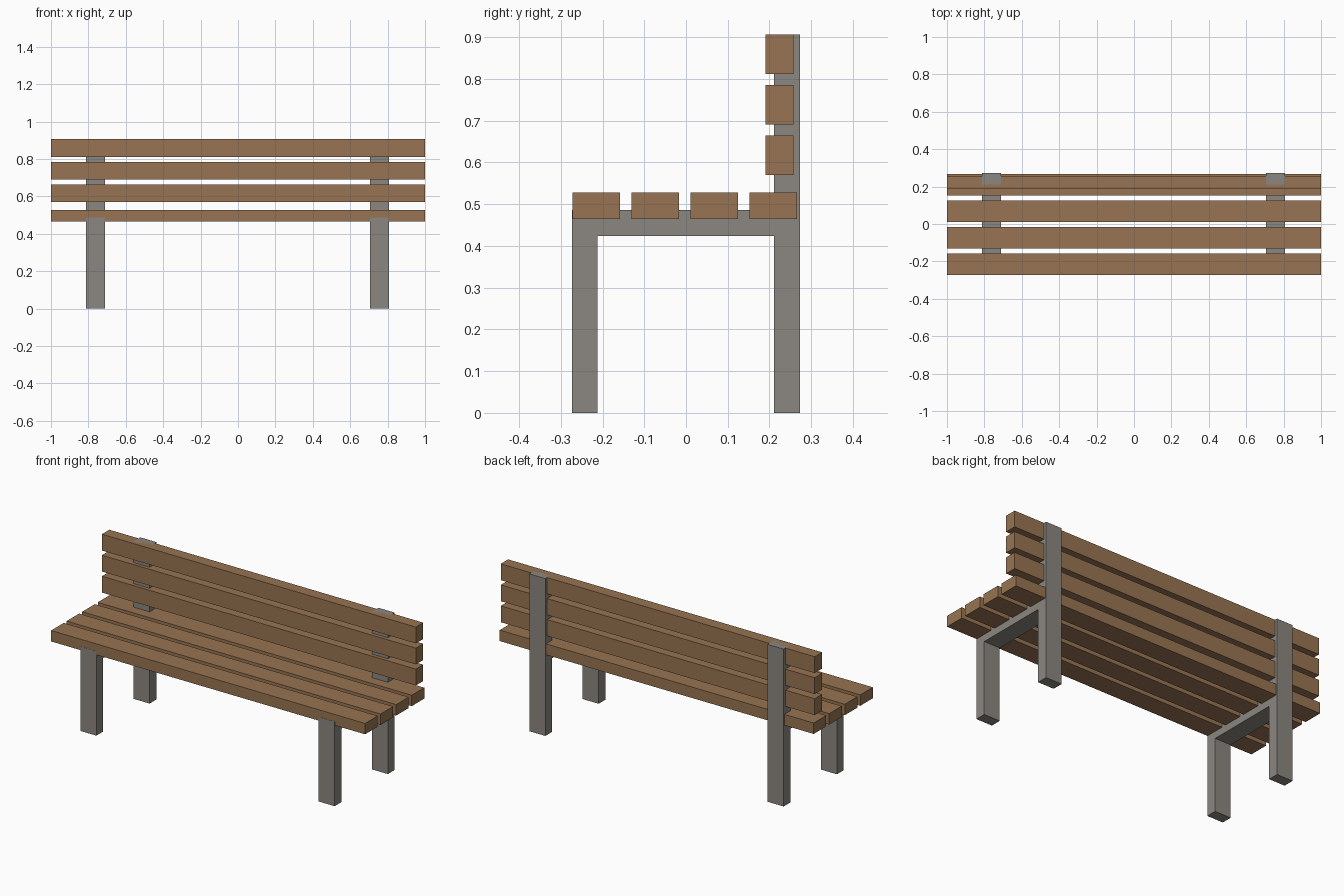
import bpy, bmesh

if "Cube" in bpy.data.objects:
    bpy.data.objects.remove(bpy.data.objects["Cube"])


def material(name, rgb):
    m = bpy.data.materials.new(name)
    m.diffuse_color = (*rgb, 1.0)
    m.use_nodes = True
    m.node_tree.nodes["Principled BSDF"].inputs["Base Color"].default_value = m.diffuse_color
    return m


wood = material("brown wood", (0.31, 0.175, 0.085))
metal = material("warm grey", (0.26, 0.245, 0.22))


def extrude_x(name, profile, x0, x1, mat):
    """Extrude a closed (y, z) profile from x0 to x1."""
    bm = bmesh.new()
    face = bm.faces.new([bm.verts.new((x0, y, z)) for y, z in profile])
    ext = bmesh.ops.extrude_face_region(bm, geom=[face])
    verts = [g for g in ext["geom"] if isinstance(g, bmesh.types.BMVert)]
    bmesh.ops.translate(bm, verts=verts, vec=(x1 - x0, 0, 0))
    bmesh.ops.recalc_face_normals(bm, faces=bm.faces)
    mesh = bpy.data.meshes.new(name)
    bm.to_mesh(mesh)
    bm.free()
    mesh.materials.append(mat)
    ob = bpy.data.objects.new(name, mesh)
    bpy.context.collection.objects.link(ob)
    return ob


def slat(name, y0, y1, z0, z1):
    extrude_x(name, [(y0, z0), (y1, z0), (y1, z1), (y0, z1)], -1, 1, wood)


# Side frames: front leg, seat rail and back post in one profile
frame = [(-0.273, 0), (-0.212, 0), (-0.212, 0.424), (0.211, 0.424),
         (0.211, 0), (0.273, 0), (0.273, 0.906), (0.211, 0.906),
         (0.211, 0.486), (-0.273, 0.486)]
for side, x0 in (("left", -0.813), ("right", 0.705)):
    extrude_x(side + "_frame", frame, x0, x0 + 0.102, metal)

# Seat slats
for i in range(4):
    y = -0.272 + i * 0.1415
    slat(f"seat_slat_{i + 1}", y, y + 0.114, 0.465, 0.528)

# Backrest slats
for i in range(3):
    z = 0.57 + i * 0.121
    slat(f"back_slat_{i + 1}", 0.19, 0.257, z, z + 0.094)
